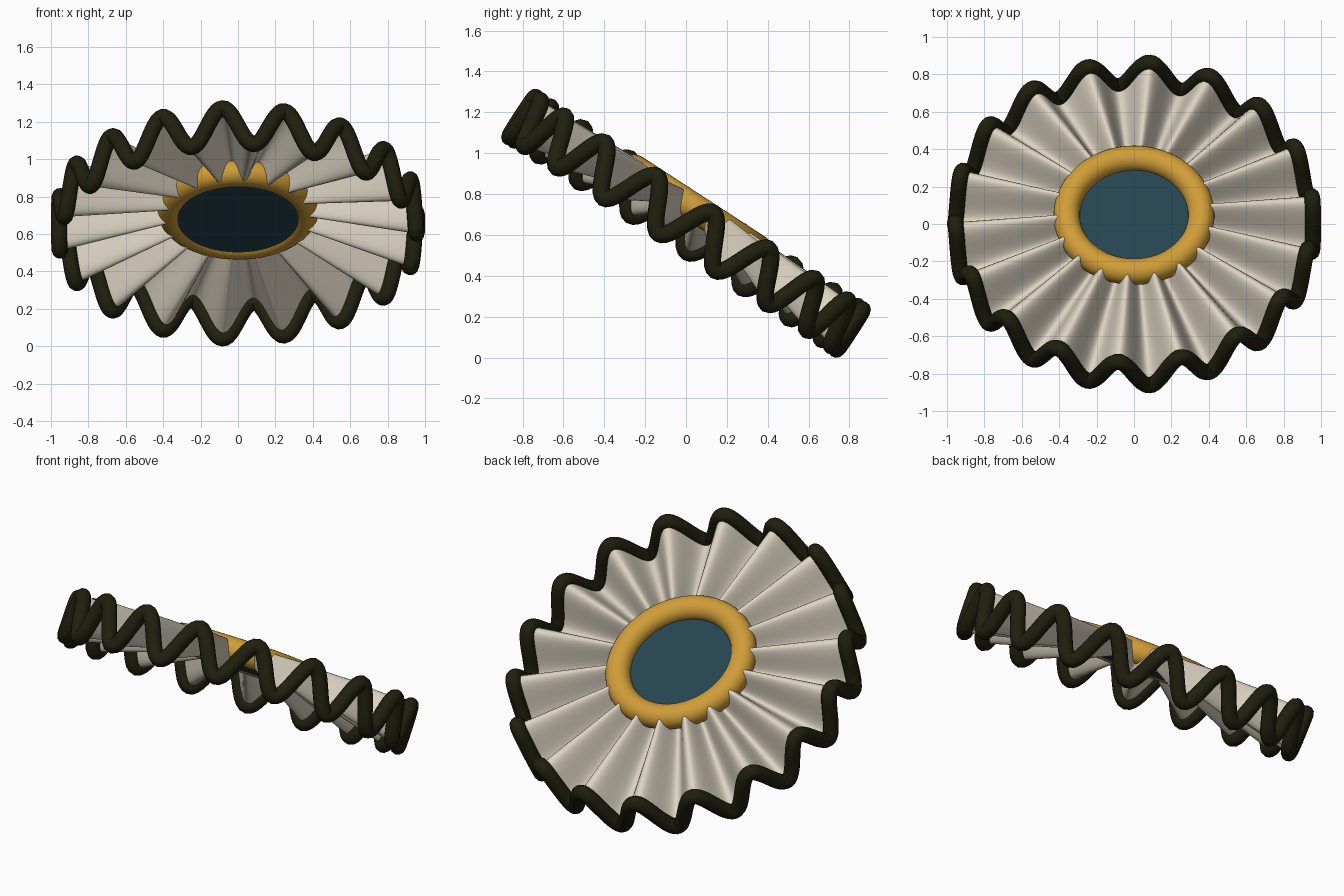
import bpy
import bmesh
from math import sin, cos, pi, radians
from mathutils import Matrix

if "Cube" in bpy.data.objects:
    bpy.data.objects.remove(bpy.data.objects["Cube"])

FOLDS = 18
STEPS = 18 * 24
PHASE = radians(5)
INNER_R, OUTER_R = 0.36, 0.957
INNER_AMP, OUTER_AMP = 0.055, 0.115
RING_H = 0.086
TILT = Matrix.Translation((0, 0, 0.657)) @ Matrix.Rotation(radians(-33), 4, 'X')


def material(name, rgb):
    mat = bpy.data.materials.new(name)
    mat.use_nodes = True
    mat.diffuse_color = (*rgb, 1)
    mat.node_tree.nodes["Principled BSDF"].inputs["Base Color"].default_value = (*rgb, 1)
    return mat


def finish(obj, name, mat, height=0.0):
    """Name, colour and smooth a part, then place it on the tilted axis."""
    obj.name = name
    obj.data.materials.clear()
    obj.data.materials.append(mat)
    obj.matrix_world = TILT @ Matrix.Translation((0, 0, height))
    bpy.ops.object.select_all(action='DESELECT')
    obj.select_set(True)
    bpy.context.view_layer.objects.active = obj
    if obj.type == 'MESH':
        bpy.ops.object.shade_smooth_by_angle(angle=radians(40))


def ruffle_point(t, step):
    """Point on the pleated sheet: t runs from the ring (0) to the rim (1)."""
    a = 2 * pi * step / STEPS
    r = INNER_R + (OUTER_R - INNER_R) * t
    amp = INNER_AMP + (OUTER_AMP - INNER_AMP) * t
    h = 0.08 * (1 - t) + amp * cos(FOLDS * (a - PHASE))
    return r * cos(a), r * sin(a), h


cream = material("cream cloth", (0.73, 0.66, 0.55))
dark = material("dark olive trim", (0.014, 0.0135, 0.0045))
gold = material("golden yellow", (0.63, 0.34, 0.04))
teal = material("deep teal", (0.018, 0.058, 0.08))

# Pleated cloth sheet
ROWS = 12
bm = bmesh.new()
rows = [[bm.verts.new(ruffle_point(i / ROWS, s)) for s in range(STEPS)]
        for i in range(ROWS + 1)]
for low, high in zip(rows, rows[1:]):
    for s in range(STEPS):
        n = (s + 1) % STEPS
        bm.faces.new((low[s], high[s], high[n], low[n]))
mesh = bpy.data.meshes.new("ruffle")
bm.to_mesh(mesh)
bm.free()
ruffle = bpy.data.objects.new("ruffle", mesh)
bpy.context.collection.objects.link(ruffle)
finish(ruffle, "ruffle", cream)

# Rounded trim following the wavy rim
curve = bpy.data.curves.new("rim_trim", 'CURVE')
curve.dimensions = '3D'
curve.bevel_depth = 0.043
curve.bevel_resolution = 4
spline = curve.splines.new('POLY')
spline.points.add(STEPS - 1)
for s, p in enumerate(spline.points):
    p.co = (*ruffle_point(1, s), 1)
spline.use_cyclic_u = True
spline.use_smooth = True
trim = bpy.data.objects.new("rim_trim", curve)
bpy.context.collection.objects.link(trim)
finish(trim, "rim_trim", dark)

# Ring holding the centre
bpy.ops.mesh.primitive_torus_add(major_radius=INNER_R, minor_radius=0.07,
                                 major_segments=96, minor_segments=24)
finish(bpy.context.object, "centre_ring", gold, RING_H)

# Flat centre disc
bpy.ops.mesh.primitive_cylinder_add(vertices=96, radius=0.325, depth=0.055)
finish(bpy.context.object, "centre_disc", teal, 0.053)
